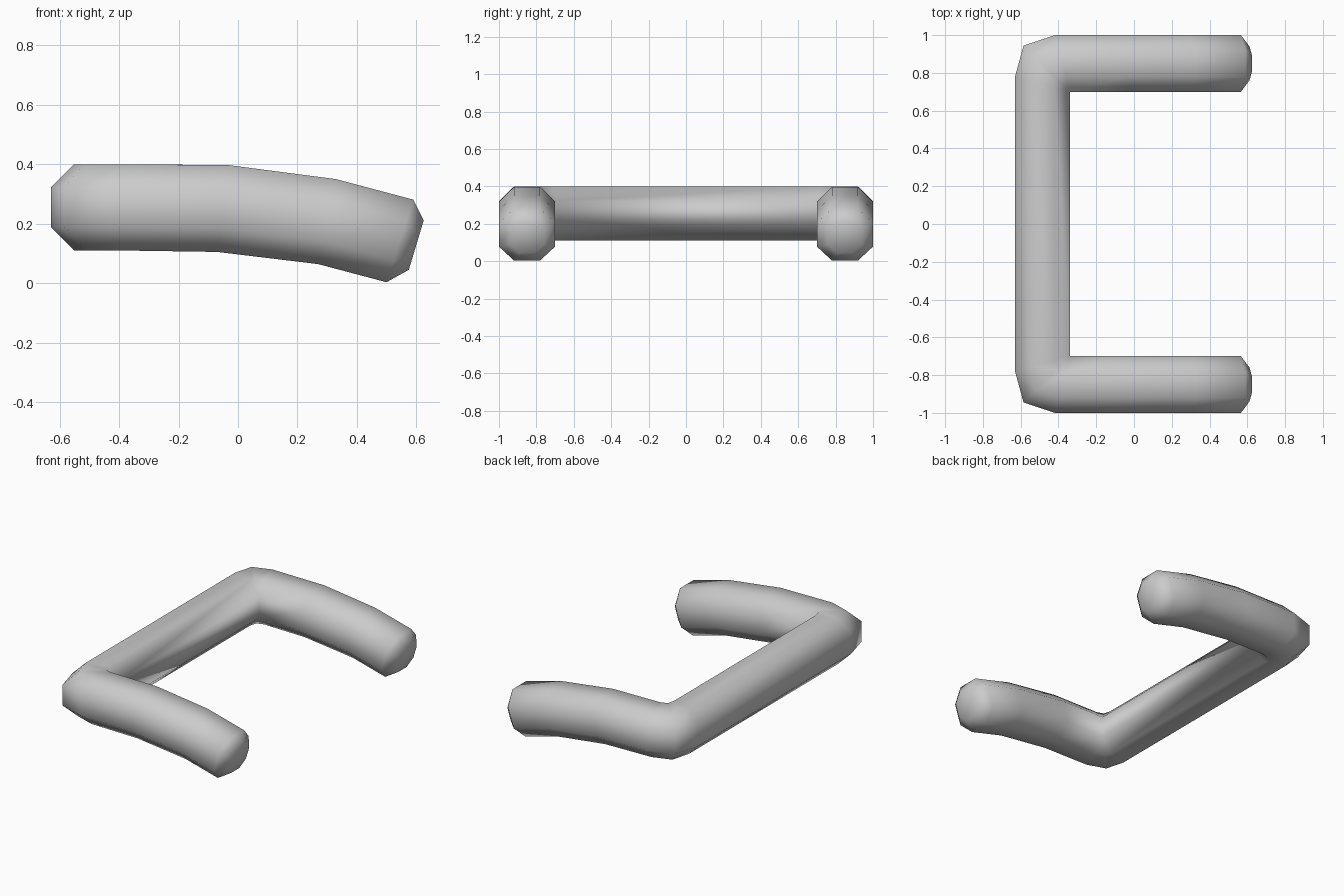
import bpy, bmesh, math
from mathutils import Vector

cube = bpy.data.objects.get("Cube")
if cube:
    bpy.data.objects.remove(cube, do_unlink=True)

# Plain grey material
grey = bpy.data.materials.new("grey")
grey.use_nodes = True
colour = (0.6, 0.6, 0.6, 1)
grey.diffuse_color = colour
grey.node_tree.nodes["Principled BSDF"].inputs["Base Color"].default_value = colour

# Octagonal section: sideways and upward factors
FLAT = 0.46
OCTAGON = [(1, FLAT), (FLAT, 1), (-FLAT, 1), (-1, FLAT),
           (-1, -FLAT), (-FLAT, -1), (FLAT, -1), (1, -FLAT)]


def arm_ring(x, z, half_width, lean, half_height):
    """Section across an arm: centre, outward half axis, upward half axis."""
    return Vector((x, 0.85, z)), Vector((0, half_width, 0)), Vector((lean, 0, half_height))


def corner_ring(x, y):
    """Section fanned about the inner corner, reaching out to (x, y)."""
    inner, outer = Vector((-0.34, 0.70, 0.255)), Vector((x, y, 0.255))
    return (outer + inner) / 2, (outer - inner) / 2, Vector((0, 0, 0.145))


# Left half from the arm tip round the corner to the crossbar
half = [
    arm_ring(0.60, 0.128, 0.09, 0.025, 0.083),
    arm_ring(0.545, 0.142, 0.15, 0.045, 0.139),
    arm_ring(0.30, 0.207, 0.15, 0.03, 0.143),
    arm_ring(-0.05, 0.251, 0.15, 0.02, 0.146),
    corner_ring(-0.42, 1.0),
    corner_ring(-0.585, 0.945),
    corner_ring(-0.63, 0.78),
]
flip = Vector((1, -1, 1))
sections = half + [(c * flip, u * flip, v) for c, u, v in reversed(half)]

# Sweep the tube and close both tips
bm = bmesh.new()
rings = [[bm.verts.new(c + u * a + v * b) for a, b in OCTAGON] for c, u, v in sections]
for first, second in zip(rings, rings[1:]):
    for i in range(8):
        j = (i + 1) % 8
        bm.faces.new((first[i], first[j], second[j], second[i]))
bm.faces.new(rings[0])
bm.faces.new(rings[-1])
bmesh.ops.remove_doubles(bm, verts=bm.verts, dist=0.001)
bmesh.ops.recalc_face_normals(bm, faces=bm.faces)

mesh = bpy.data.meshes.new("bent_tube_handle")
bm.to_mesh(mesh)
bm.free()
mesh.materials.append(grey)
handle = bpy.data.objects.new("bent_tube_handle", mesh)
bpy.context.collection.objects.link(handle)

# Smooth tube with a crease at each inner corner
bpy.ops.object.select_all(action='DESELECT')
handle.select_set(True)
bpy.context.view_layer.objects.active = handle
bpy.ops.object.shade_smooth_by_angle(angle=math.radians(62))
